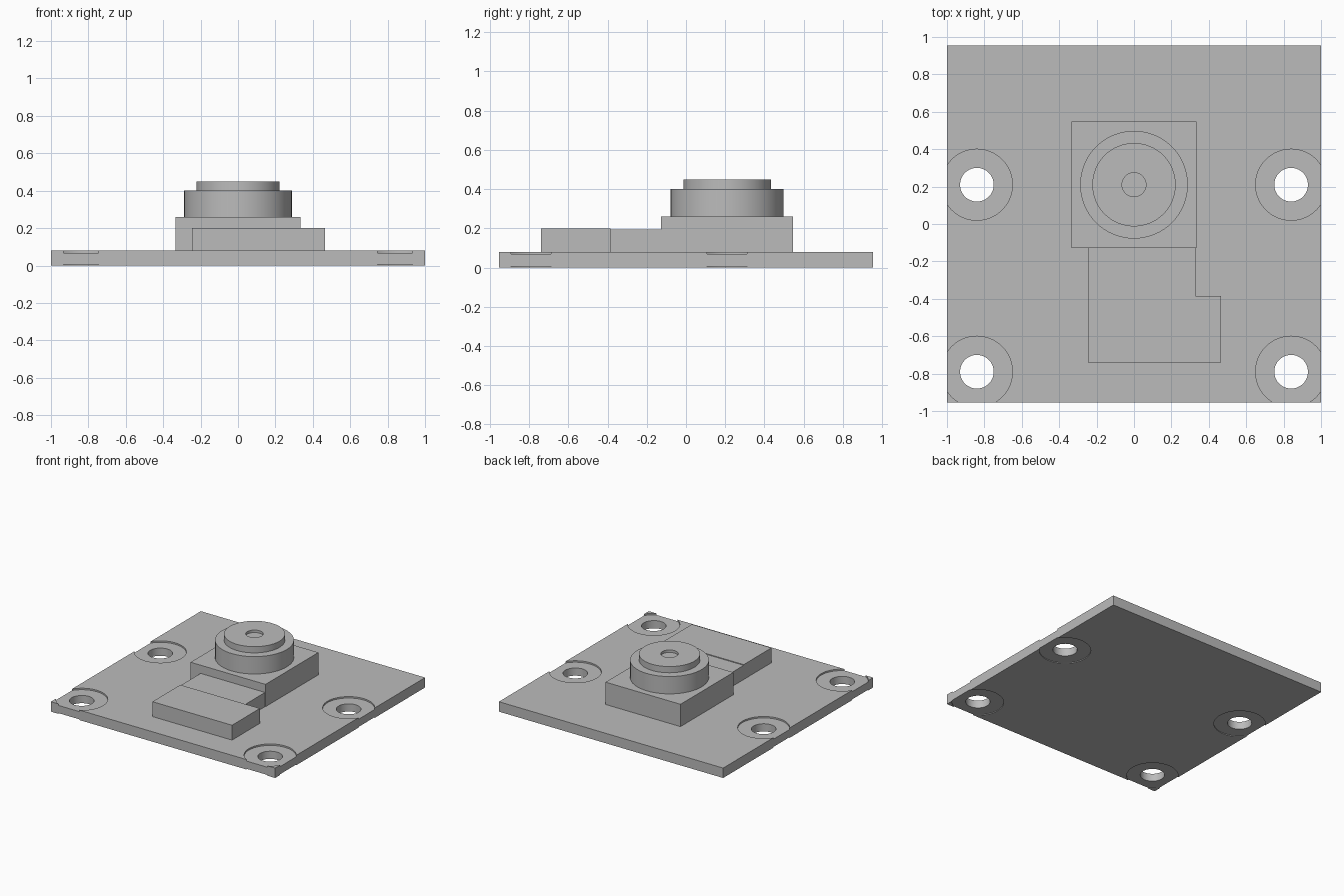
import bpy, bmesh, math

if "Cube" in bpy.data.objects:
    bpy.data.objects.remove(bpy.data.objects["Cube"], do_unlink=True)

grey = bpy.data.materials.new("mid grey")
grey.use_nodes = True
grey.diffuse_color = (0.5, 0.5, 0.5, 1)
grey.node_tree.nodes["Principled BSDF"].inputs["Base Color"].default_value = (0.5, 0.5, 0.5, 1)


def finish(name, bm):
    """Turn a bmesh into a named grey object."""
    bmesh.ops.recalc_face_normals(bm, faces=bm.faces[:])
    mesh = bpy.data.meshes.new(name)
    bm.to_mesh(mesh)
    bm.free()
    mesh.materials.append(grey)
    obj = bpy.data.objects.new(name, mesh)
    bpy.context.collection.objects.link(obj)
    return obj


def box(name, x, y, z):
    """Box from (min, max) ranges."""
    bm = bmesh.new()
    bmesh.ops.create_cube(bm, size=1)
    for v in bm.verts:
        v.co = [r[0] if c < 0 else r[1] for c, r in zip(v.co, (x, y, z))]
    return finish(name, bm)


def lathe(bm, profile, cx, cy, sides=64):
    """Revolve (radius, height) points about a vertical axis, capping both ends."""
    rings = []
    for r, z in profile:
        rings.append([bm.verts.new((cx + r * math.cos(i * math.tau / sides),
                                    cy + r * math.sin(i * math.tau / sides), z))
                      for i in range(sides)])
    for a, b in zip(rings, rings[1:]):
        for i in range(sides):
            j = (i + 1) % sides
            bm.faces.new((a[i], a[j], b[j], b[i]))
    bm.faces.new(rings[0][::-1])
    bm.faces.new(rings[-1])


def smooth(obj):
    bpy.ops.object.select_all(action='DESELECT')
    obj.select_set(True)
    bpy.context.view_layer.objects.active = obj
    bpy.ops.object.shade_smooth_by_angle(angle=math.radians(30))


LENS_Y = 0.21
TOP = 0.08

# Circuit board with four holes, recessed on both faces
board = box("board", (-1, 1), (-0.955, 0.955), (0, TOP))
bm = bmesh.new()
bore = [(0.19, -0.1), (0.19, 0.006), (0.09, 0.006),
        (0.09, 0.068), (0.19, 0.068), (0.19, 0.2)]
for x in (-0.84, 0.84):
    for y in (LENS_Y, -0.79):
        lathe(bm, bore, x, y)
cutter = finish("hole_cutter", bm)
cutter.hide_render = True
cut = board.modifiers.new("holes", 'BOOLEAN')
cut.operation = 'DIFFERENCE'
cut.solver = 'EXACT'
cut.object = cutter
bpy.context.view_layer.objects.active = board
bpy.ops.object.modifier_apply(modifier=cut.name)
bpy.data.objects.remove(cutter, do_unlink=True)
smooth(board)

# Square sensor housing
box("sensor_housing", (-0.334, 0.334), (-0.127, 0.547), (TOP, 0.26))

# Stepped lens barrel with a small aperture
bm = bmesh.new()
lathe(bm, [(0.288, 0.26), (0.288, 0.40), (0.223, 0.40), (0.223, 0.45),
           (0.064, 0.45), (0.064, 0.43)], 0, LENS_Y)
smooth(finish("lens_barrel", bm))

# Flex cable and its wider connector
box("flex_cable", (-0.245, 0.33), (-0.385, -0.127), (TOP, 0.194))
box("cable_connector", (-0.245, 0.465), (-0.74, -0.385), (TOP, 0.20))
